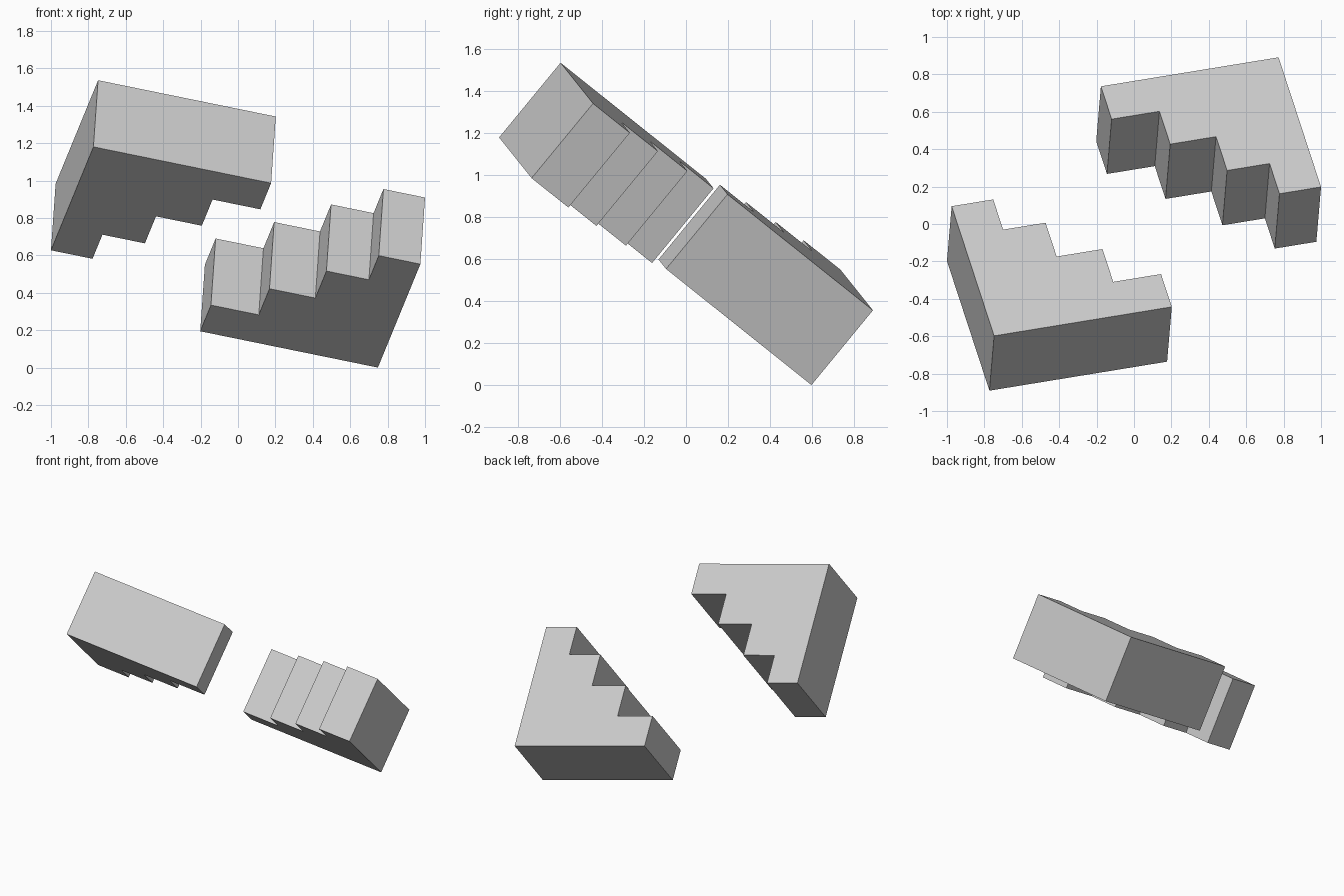
import bpy, bmesh
from mathutils import Vector

if "Cube" in bpy.data.objects:
    bpy.data.objects.remove(bpy.data.objects["Cube"])

# Shared frame of the tilted stair blocks, relative to the model centre
CENTRE = Vector((0, 0, 0.768))
CORNER = Vector((0.748, 0.598, -0.768))
WIDTH = Vector((-0.95, -0.155, 0.194))
HEIGHT = Vector((0.227, -0.693, 0.553))
DEPTH = Vector((0.025, 0.293, 0.356))

# Stepped profile: right-angle corner plus four stairs
PROFILE = [(0, 0), (1, 0)]
for s, top, inner in [(1, 0.253, 0.731), (0.731, 0.506, 0.473),
                      (0.473, 0.767, 0.234), (0.234, 1, 0)]:
    PROFILE += [(s, top), (inner, top)]


def stair_block(name, sign):
    """Extrude the stair profile; sign -1 gives the opposite block."""
    bm = bmesh.new()
    face = bm.faces.new([bm.verts.new(CENTRE + sign * (CORNER + WIDTH * s + HEIGHT * t))
                         for s, t in PROFILE])
    ext = bmesh.ops.extrude_face_region(bm, geom=[face], use_keep_orig=True)
    moved = [v for v in ext["geom"] if isinstance(v, bmesh.types.BMVert)]
    bmesh.ops.translate(bm, verts=moved, vec=sign * DEPTH)
    bmesh.ops.recalc_face_normals(bm, faces=bm.faces)
    mesh = bpy.data.meshes.new(name)
    bm.to_mesh(mesh)
    bm.free()
    bpy.context.collection.objects.link(bpy.data.objects.new(name, mesh))


stair_block("lower_stair_block", 1)
stair_block("upper_stair_block", -1)
